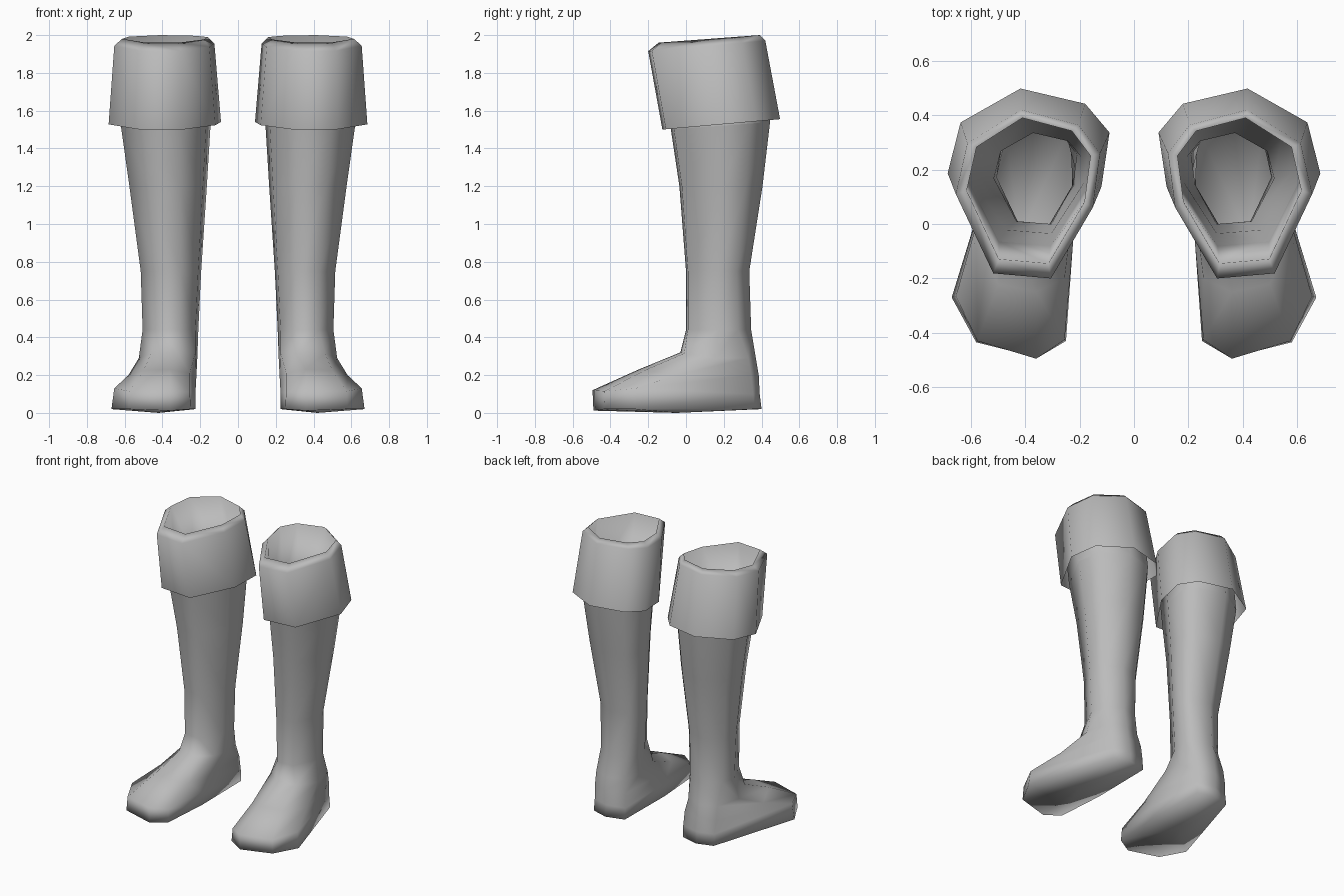
import bpy

if "Cube" in bpy.data.objects:
    bpy.data.objects.remove(bpy.data.objects["Cube"])

leather = bpy.data.materials.new("grey leather")
leather.diffuse_color = (0.5, 0.5, 0.5, 1)
leather.use_nodes = True
leather.node_tree.nodes["Principled BSDF"].inputs["Base Color"].default_value = leather.diffuse_color

# Eight-sided leg cross-section in unit coordinates, starting at the back, going outwards
SECTION = [(.55, 1), (.92, .80), (1, .5), (.74, .03),
           (.34, 0), (.05, .42), (0, .74), (.15, .91)]


def leg_ring(x0, x1, y0, y1, z_front, z_back):
    """Fit the cross-section to a box, tilted from front to back."""
    return [(x0 + u * (x1 - x0), y0 + v * (y1 - y0),
             z_front + v * (z_back - z_front)) for u, v in SECTION]


def loft(name, rings, cap=None):
    """Skin a stack of rings (bottom first), fan the first to a cap point, mirror in x."""
    n = len(SECTION)
    verts = [p for r in rings for p in r]
    faces = []
    for k in range(len(rings) - 1):
        for i in range(n):
            j = (i + 1) % n
            faces.append((k * n + j, k * n + i, (k + 1) * n + i, (k + 1) * n + j))
    if cap:
        verts.append(cap)
        faces += [(i, (i + 1) % n, len(verts) - 1) for i in range(n)]
    mesh = bpy.data.meshes.new(name)
    mesh.from_pydata(verts, [], faces)
    mesh.materials.append(leather)
    mesh.shade_smooth()
    ob = bpy.data.objects.new(name, mesh)
    bpy.context.collection.objects.link(ob)
    mirror = ob.modifiers.new("other boot", 'MIRROR')
    mirror.use_mirror_merge = False
    return ob


# Foot rings: sole edge, toe top, mid foot, instep
sole = [(.36, .40, .02), (.475, .365, .02), (.67, -.27, .02), (.58, -.435, .02),
        (.36, -.49, .012), (.25, -.43, .02), (.225, -.08, .02), (.23, .365, .02)]
toe = [(.36, .39, .10), (.475, .355, .10), (.655, -.265, .13), (.575, -.43, .115),
       (.36, -.495, .12), (.255, -.425, .11), (.225, -.08, .11), (.23, .36, .10)]
mid = [(.37, .385, .20), (.48, .345, .20), (.58, -.05, .20), (.50, -.22, .225),
       (.36, -.25, .23), (.255, -.20, .21), (.22, 0, .20), (.235, .35, .20)]
instep = [(.37, .37, .29), (.48, .33, .29), (.525, .15, .29), (.46, -.01, .315),
          (.32, -.03, .32), (.225, .05, .32), (.215, .20, .30), (.25, .33, .29)]

# Leg rings up to the underside of the cuff
shaft_top = leg_ring(.145, .62, -.08, .445, 1.50, 1.54)
loft("boot", [sole, toe, mid, instep,
              leg_ring(.21, .505, 0, .345, .44, .44),
              leg_ring(.195, .515, 0, .335, .75, .75),
              leg_ring(.165, .575, -.035, .405, 1.2, 1.2),
              shaft_top], cap=(.42, -.05, 0))

# Folded cuff: flap, rolled rim, then the lining back down to the shaft
loft("cuff", [leg_ring(.09, .685, -.125, .498, 1.50, 1.555),
              leg_ring(.125, .655, -.20, .42, 1.915, 1.97),
              leg_ring(.16, .615, -.145, .39, 1.96, 2.0),
              shaft_top])
